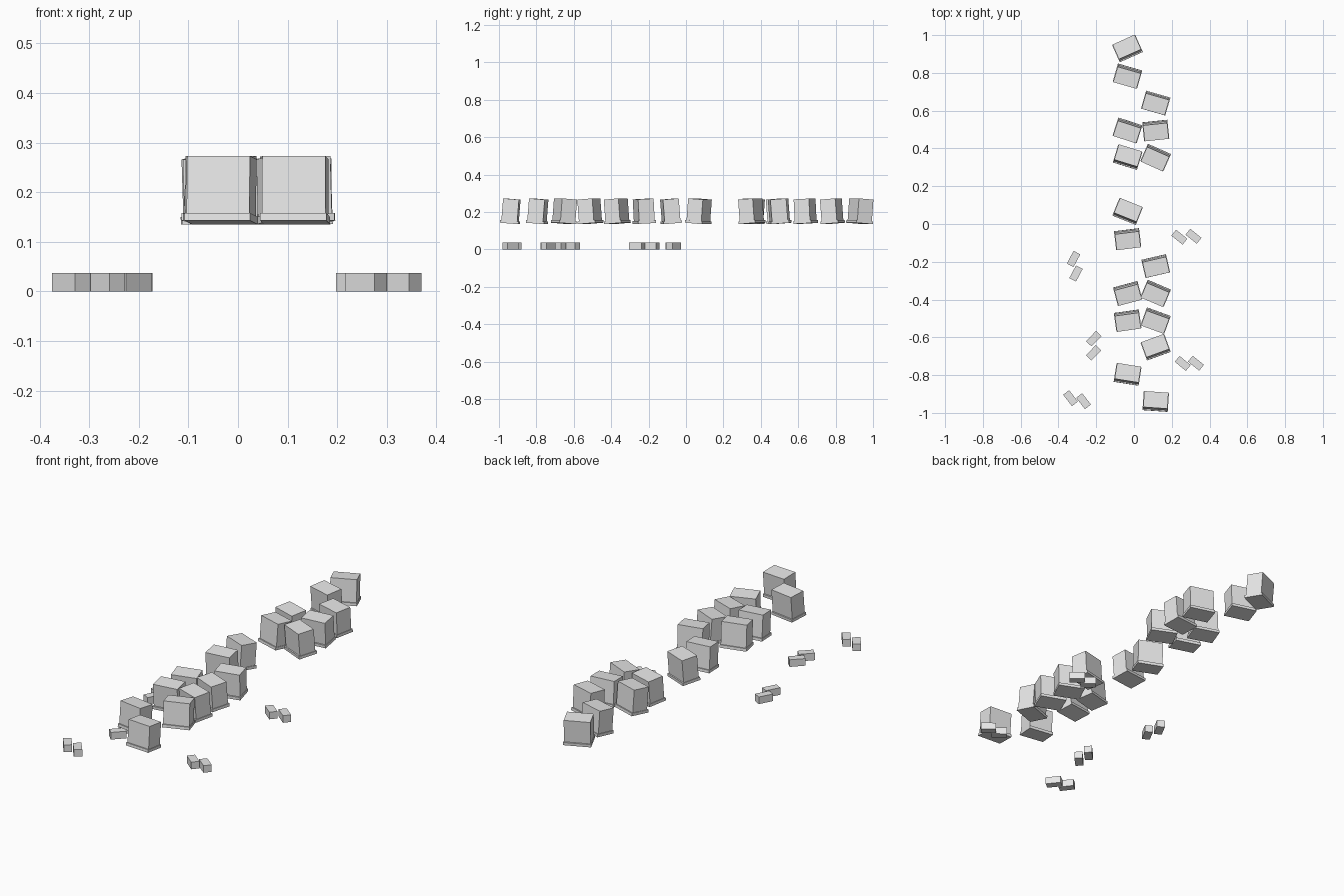
import bpy
from math import radians
from mathutils import Matrix, Vector

cube = bpy.data.objects.get("Cube")
if cube:
    bpy.data.objects.remove(cube, do_unlink=True)

grey = bpy.data.materials.new("plain_grey")
grey.use_nodes = True
grey.diffuse_color = (0.8, 0.8, 0.8, 1)
grey.node_tree.nodes["Principled BSDF"].inputs["Base Color"].default_value = (0.8, 0.8, 0.8, 1)


def box(name, size, bottom, frame):
    """Box of the given size whose base centre sits at height bottom in a local frame."""
    bpy.ops.mesh.primitive_cube_add(size=1)
    ob = bpy.context.object
    ob.name = name
    ob.data.transform(Matrix.Translation((0, 0, bottom + size[2] / 2))
                      @ Matrix.Diagonal(Vector((*size, 1))))
    ob.data.materials.append(grey)
    ob.matrix_world = frame
    return ob


# Leaning blocks on thin plinths, in two columns with evenly spaced rows
LEFT, RIGHT = 0.115, -0.034
FIRST_ROW, ROW_STEP = 0.928, 0.1438
BASE_Z, PLINTH, HEIGHT = 0.139, 0.015, 0.131

# column, row, turn, lean (degrees)
blocks = [
    (RIGHT, 0, 24, -4.5), (RIGHT, 1, -16, 4.5), (LEFT, 2, -16, 3),
    (RIGHT, 3, -18, 4.5), (LEFT, 3, 6, 4.5), (RIGHT, 4, -17, -4.5),
    (LEFT, 4, -24, 4.5), (RIGHT, 6, -22, -4.5), (RIGHT, 7, 7, 4.5),
    (LEFT, 8, 13, 3), (RIGHT, 9, 15, 4.5), (LEFT, 9, -23, 4.5),
    (RIGHT, 10, 8, 4.5), (LEFT, 10, -20, 4.5), (LEFT, 11, 20, -4.5),
    (RIGHT, 12, -9, -4.5), (LEFT, 13, -4, -4.5),
]
for i, (x, row, turn, lean) in enumerate(blocks, 1):
    frame = (Matrix.Translation((x, FIRST_ROW - row * ROW_STEP, BASE_Z))
             @ Matrix.Rotation(radians(turn), 4, 'Z')
             @ Matrix.Rotation(radians(lean), 4, 'X'))
    box(f"plinth_{i}", (0.134, 0.098, PLINTH), 0, frame)
    box(f"block_{i}", (0.128, 0.085, HEIGHT - PLINTH), PLINTH, frame)

# Pairs of small bricks on the ground: two centres and a shared turn
pairs = [
    ((0.24, -0.07), (0.315, -0.065), -39),
    ((0.258, -0.738), (0.328, -0.737), -39),
    ((-0.32, -0.185), (-0.307, -0.262), 62),
    ((-0.213, -0.607), (-0.214, -0.682), 46),
    ((-0.336, -0.922), (-0.267, -0.938), -52),
]
for i, (first, second, turn) in enumerate(pairs, 1):
    for side, (x, y) in zip("ab", (first, second)):
        frame = Matrix.Translation((x, y, 0)) @ Matrix.Rotation(radians(turn), 4, 'Z')
        box(f"brick_{i}{side}", (0.076, 0.04, 0.037), 0, frame)
